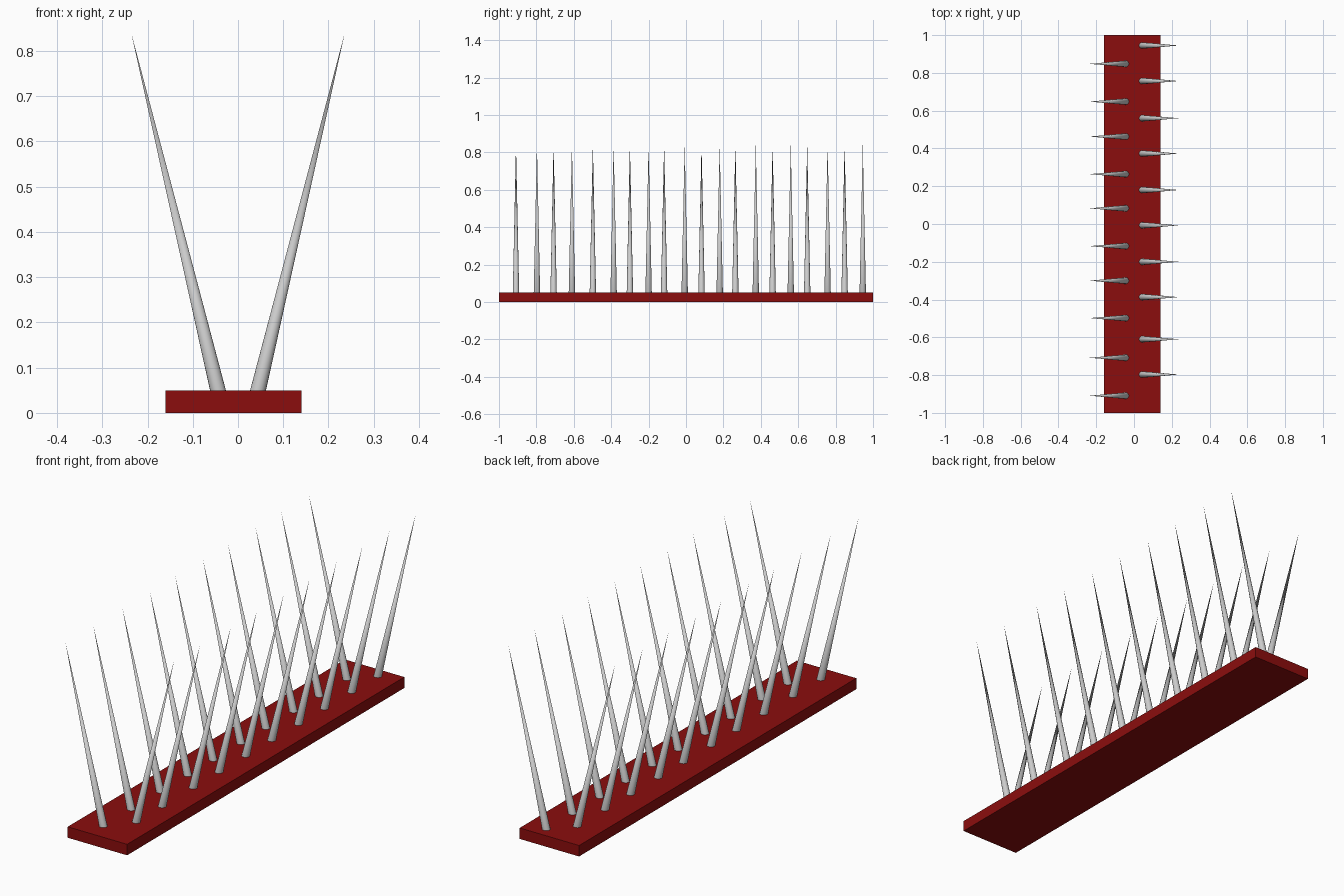
import bpy
from mathutils import Vector

if "Cube" in bpy.data.objects:
    bpy.data.objects.remove(bpy.data.objects["Cube"])

# Red base strip, slightly off-centre under the spikes
bpy.ops.mesh.primitive_cube_add(size=1, location=(-0.01, 0, 0.025))
base = bpy.context.object
base.name = "base_strip"
base.scale = (0.30, 2.0, 0.05)
bpy.ops.object.transform_apply(location=False, rotation=False, scale=True)
red = bpy.data.materials.new("red_plastic")
red.diffuse_color = (0.26, 0.004, 0.004, 1)
red.use_nodes = True
red.node_tree.nodes["Principled BSDF"].inputs["Base Color"].default_value = red.diffuse_color
base.data.materials.append(red)


def spike(name, side, y):
    """Slender cone leaning outwards, its foot sunk into the base."""
    foot = Vector((side * 0.0396, y, 0.03))
    tip = Vector((side * 0.236, y, 0.84))
    axis = tip - foot
    bpy.ops.mesh.primitive_cone_add(vertices=16, radius1=0.0175, radius2=0,
                                    depth=axis.length, location=(foot + tip) / 2)
    ob = bpy.context.object
    ob.name = name
    ob.rotation_euler = (0, side * Vector((0, 0, 1)).angle(axis), 0)
    bpy.ops.object.shade_smooth_by_angle()


# Two staggered, slightly uneven rows of spikes
right_row = [-0.797, -0.61, -0.387, -0.20, -0.007, 0.18, 0.373, 0.56, 0.757, 0.945]
left_row = [-0.909, -0.708, -0.498, -0.30, -0.117, 0.083, 0.264, 0.463, 0.648, 0.848]
for label, side, row in (("right", 1, right_row), ("left", -1, left_row)):
    for i, y in enumerate(row):
        spike(f"{label}_spike_{i + 1}", side, y)
